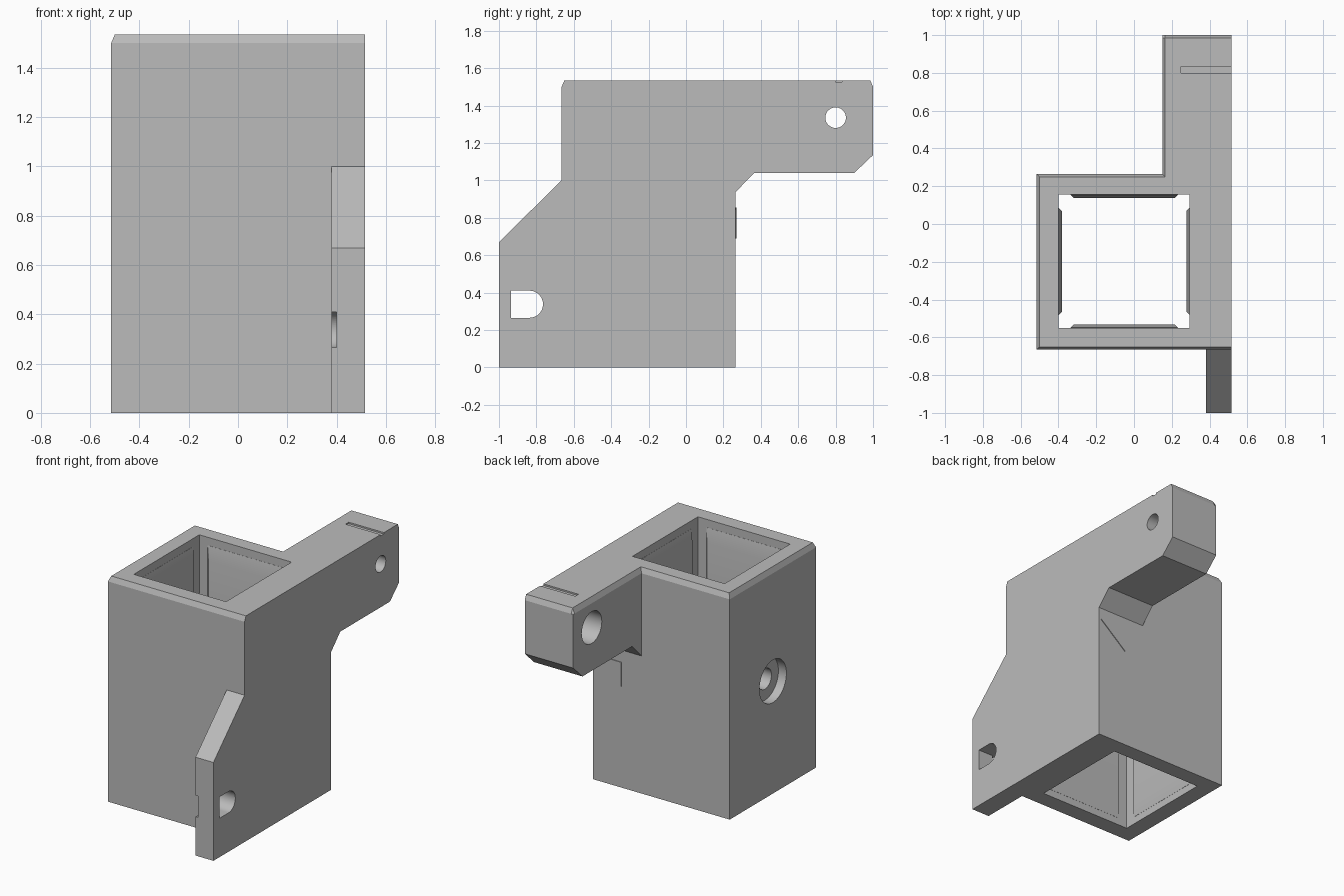
import bpy, bmesh, math

cube = bpy.data.objects.get("Cube")
if cube:
    bpy.data.objects.remove(cube, do_unlink=True)

grey = bpy.data.materials.new("plain_grey")
grey.use_nodes = True
grey.diffuse_color = (0.5, 0.5, 0.5, 1)
grey.node_tree.nodes["Principled BSDF"].inputs["Base Color"].default_value = (0.5, 0.5, 0.5, 1)


def loft(name, rings):
    """Closed solid through rings of equal point count."""
    bm = bmesh.new()
    loops = [[bm.verts.new(p) for p in ring] for ring in rings]
    n = len(loops[0])
    for a, b in zip(loops, loops[1:]):
        for i in range(n):
            j = (i + 1) % n
            bm.faces.new((a[i], a[j], b[j], b[i]))
    bm.faces.new(loops[0])
    bm.faces.new(loops[-1])
    bmesh.ops.recalc_face_normals(bm, faces=bm.faces)
    mesh = bpy.data.meshes.new(name)
    bm.to_mesh(mesh)
    bm.free()
    mesh.materials.append(grey)
    ob = bpy.data.objects.new(name, mesh)
    bpy.context.collection.objects.link(ob)
    return ob


def prism_x(name, profile, x0, x1):
    return loft(name, [[(x, y, z) for y, z in profile] for x in (x0, x1)])


def box(name, x0, x1, y0, y1, z0, z1):
    return prism_x(name, [(y0, z0), (y1, z0), (y1, z1), (y0, z1)], x0, x1)


def arc(y, z, r, start=0, end=360, steps=48):
    count = steps if end - start == 360 else steps + 1
    angles = [math.radians(start + (end - start) * i / steps) for i in range(count)]
    return [(y + r * math.cos(a), z + r * math.sin(a)) for a in angles]


def combine(target, tool, operation):
    mod = target.modifiers.new(tool.name, 'BOOLEAN')
    mod.operation = operation
    mod.solver = 'EXACT'
    mod.object = tool
    bpy.context.view_layer.update()
    result = bpy.data.meshes.new_from_object(
        target.evaluated_get(bpy.context.evaluated_depsgraph_get()))
    target.modifiers.clear()
    target.data = result
    bpy.data.objects.remove(tool, do_unlink=True)


TOP, SHOULDER, BEVEL = 1.535, 1.5, 0.015
LEFT, FRONT, BACK = 0.515, -0.665, 0.265

# Square sleeve with bevelled top edges, except on the flat left side
def sleeve_ring(z, d):
    return [(-LEFT + d, FRONT + d, z), (LEFT, FRONT + d, z),
            (LEFT, BACK - d, z), (-LEFT + d, BACK - d, z)]

body = loft("bracket_body", [sleeve_ring(0, 0), sleeve_ring(SHOULDER, 0),
                             sleeve_ring(TOP, BEVEL)])

# Rear arm with a sloped gusset beneath
def arm_ring(x, top):
    return [(x, y, z) for y, z in [
        (0.2, 0.87), (0.365, 1.04), (0.9, 1.04), (1, 1.135),
        (1, SHOULDER), (1 - BEVEL, top), (0.2, top)]]

arm = loft("rear_arm", [arm_ring(0.15, SHOULDER), arm_ring(0.15 + BEVEL, TOP),
                        arm_ring(LEFT, TOP)])
combine(body, arm, 'UNION')

# Front flange
flange = prism_x("front_flange", [(-1, 0), (-0.6, 0), (-0.6, 1), (FRONT, 1), (-1, 0.67)],
                 0.38, LEFT)
combine(body, flange, 'UNION')

# Triangular mark on the back
mark = loft("back_mark", [[(x, y, z) for x, z in ((0.5, 0.855), (0.3, 0.855), (0.3, 0.69))]
                          for y in (0.24, 0.27)])
combine(body, mark, 'UNION')

# Square bore
CX, CY, HX, HY = -0.0525, -0.1975, 0.3475, 0.3525
bore = box("bore", CX - HX, CX + HX, CY - HY, CY + HY, -0.2, 1.8)
combine(body, bore, 'DIFFERENCE')

# Raised guide pads on the four bore walls, tapered at both ends
def pad_ring(z, rise, side):
    c, s = [(1, 0), (0, 1), (-1, 0), (0, -1)][side]
    reach = HX if side % 2 == 0 else HY
    outline = [(-0.285, -0.02), (0.285, -0.02), (0.285, 0),
               (0.285 - rise, rise), (rise - 0.285, rise), (-0.285, 0)]
    return [(CX + c * (reach - v) - s * u, CY + s * (reach - v) + c * u, z)
            for u, v in outline]

for side in range(4):
    pad = loft("guide_pad", [pad_ring(z, rise, side) for z, rise in
                             ((0.05, 0.001), (0.14, 0.018), (1.39, 0.018), (1.48, 0.001))])
    combine(body, pad, 'UNION')

# Holes, counterbores, slot with its side recess, and the top groove
slot_round = arc(-0.837, 0.3375, 0.0725, -90, 90, 24)
slot = [(-0.935, 0.265)] + slot_round + [(-0.935, 0.41)]
recess = [(-1.1, 0.265)] + slot_round + [(-1.1, 0.41)]
cutters = [
    prism_x("side_hole", arc(-0.2, 0.765, 0.07), -0.7, -0.3),
    prism_x("side_counterbore", arc(-0.2, 0.765, 0.145), -0.7, -0.455),
    prism_x("arm_hole", arc(0.8, 1.335, 0.055), 0, 0.7),
    prism_x("arm_counterbore", arc(0.8, 1.335, 0.108), 0, 0.35),
    prism_x("flange_slot", slot, 0.3, 0.7),
    prism_x("slot_recess", recess, 0.3, 0.4),
    box("top_groove", 0.25, 0.6, 0.8, 0.835, 1.525, 1.7),
]
for cutter in cutters:
    combine(body, cutter, 'DIFFERENCE')

# Smooth round walls, crisp edges
bpy.ops.object.select_all(action='DESELECT')
body.select_set(True)
bpy.context.view_layer.objects.active = body
bpy.ops.object.shade_smooth_by_angle(angle=math.radians(20))
